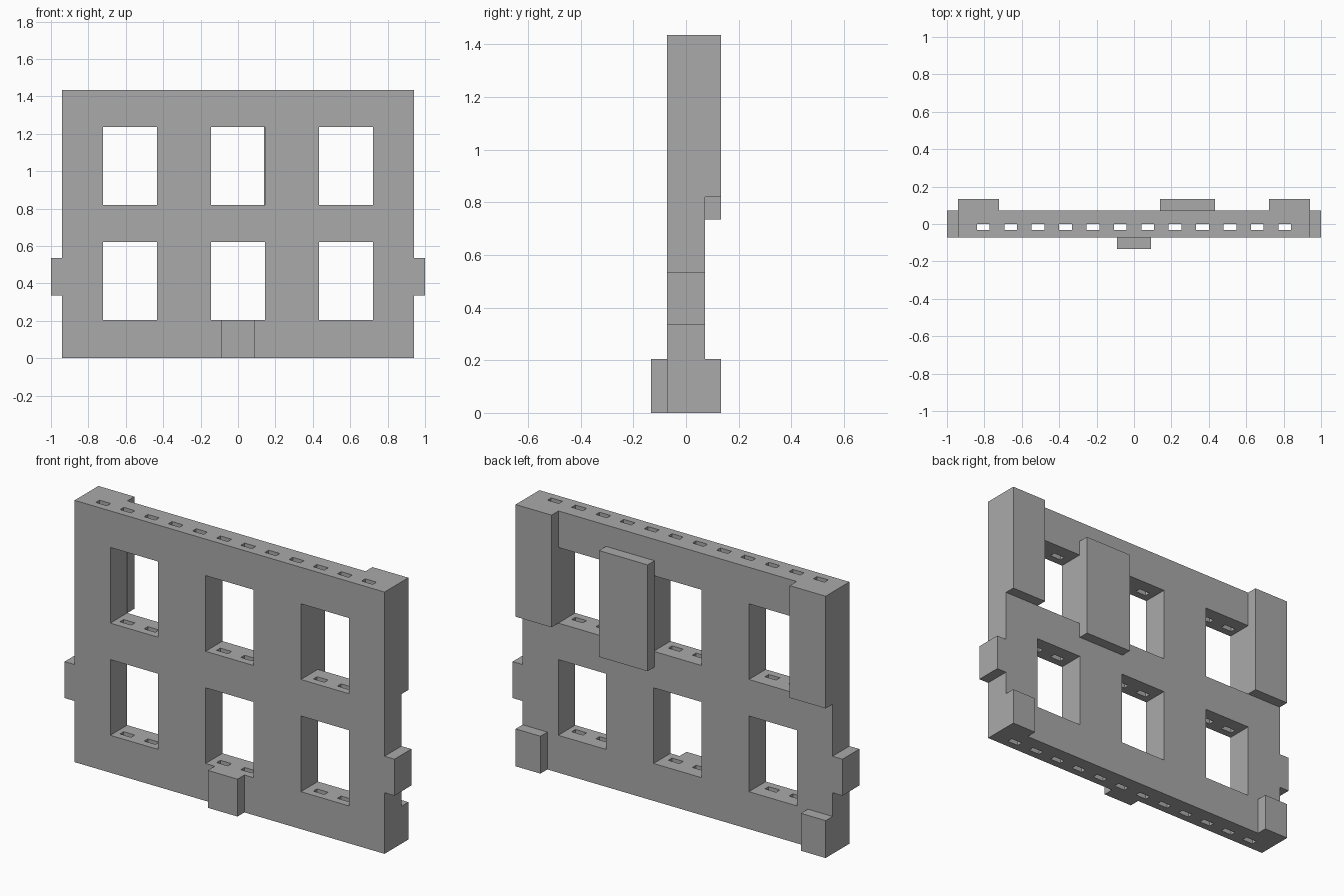
import bpy
import bmesh

cube = bpy.data.objects.get("Cube")
if cube:
    bpy.data.objects.remove(cube, do_unlink=True)

# Single flat grey
grey = bpy.data.materials.new("wall grey")
grey.use_nodes = True
colour = (0.4, 0.4, 0.4, 1)
grey.diffuse_color = colour
grey.node_tree.nodes["Principled BSDF"].inputs["Base Color"].default_value = colour

HALF, THICK, DEPTH, TOP = 0.94, 0.073, 0.133, 1.435


def boxes(name, ranges):
    """One object holding boxes given as (x0, x1, y0, y1, z0, z1)."""
    bm = bmesh.new()
    for x0, x1, y0, y1, z0, z1 in ranges:
        made = bmesh.ops.create_cube(bm, size=1)["verts"]
        for v in made:
            v.co.x = x1 if v.co.x > 0 else x0
            v.co.y = y1 if v.co.y > 0 else y0
            v.co.z = z1 if v.co.z > 0 else z0
    mesh = bpy.data.meshes.new(name)
    bm.to_mesh(mesh)
    bm.free()
    mesh.materials.append(grey)
    obj = bpy.data.objects.new(name, mesh)
    bpy.context.collection.objects.link(obj)
    return obj


def cut(target, cutter):
    """Subtract the cutter, apply the result and remove the cutter."""
    mod = target.modifiers.new(cutter.name, "BOOLEAN")
    mod.operation = "DIFFERENCE"
    mod.solver = "EXACT"
    mod.object = cutter
    cutter.hide_render = True
    bpy.context.view_layer.objects.active = target
    bpy.ops.object.modifier_apply(modifier=mod.name)
    bpy.data.objects.remove(cutter, do_unlink=True)


# Wall panel with six windows
wall = boxes("wall_panel", [(-HALF, HALF, -THICK, THICK, 0, TOP)])
windows = boxes("window_cutter", [
    (x - 0.145, x + 0.145, -1, 1, z, z + 0.415)
    for x in (-0.578, 0, 0.578) for z in (0.205, 0.82)])
cut(wall, windows)

# Row of narrow slots running from top to bottom
slots = boxes("slot_cutter", [
    (x - 0.034, x + 0.034, -0.032, 0, -1, 2)
    for x in [(i - 5.5) * 0.1465 for i in range(12)]])
cut(wall, slots)

# Corner pillars, feet and side tabs, mirrored left and right
for side, s in (("left", 1), ("right", -1)):
    for name, inner, outer, y0, y1, z0, z1 in (
            ("pillar", 0.722, HALF, THICK, DEPTH, 0.82, TOP),
            ("foot", 0.79, HALF, THICK, DEPTH, 0, 0.205),
            ("side_tab", HALF, 1.0, -THICK, THICK, 0.335, 0.535)):
        x0, x1 = sorted((s * inner, s * outer))
        boxes(f"{side}_{name}", [(x0, x1, y0, y1, z0, z1)])

# Single blocks on the back and the front
boxes("back_block", [(0.14, 0.434, THICK, DEPTH, 0.735, 1.318)])
boxes("front_block", [(-0.09, 0.09, -DEPTH, -THICK, 0, 0.205)])
